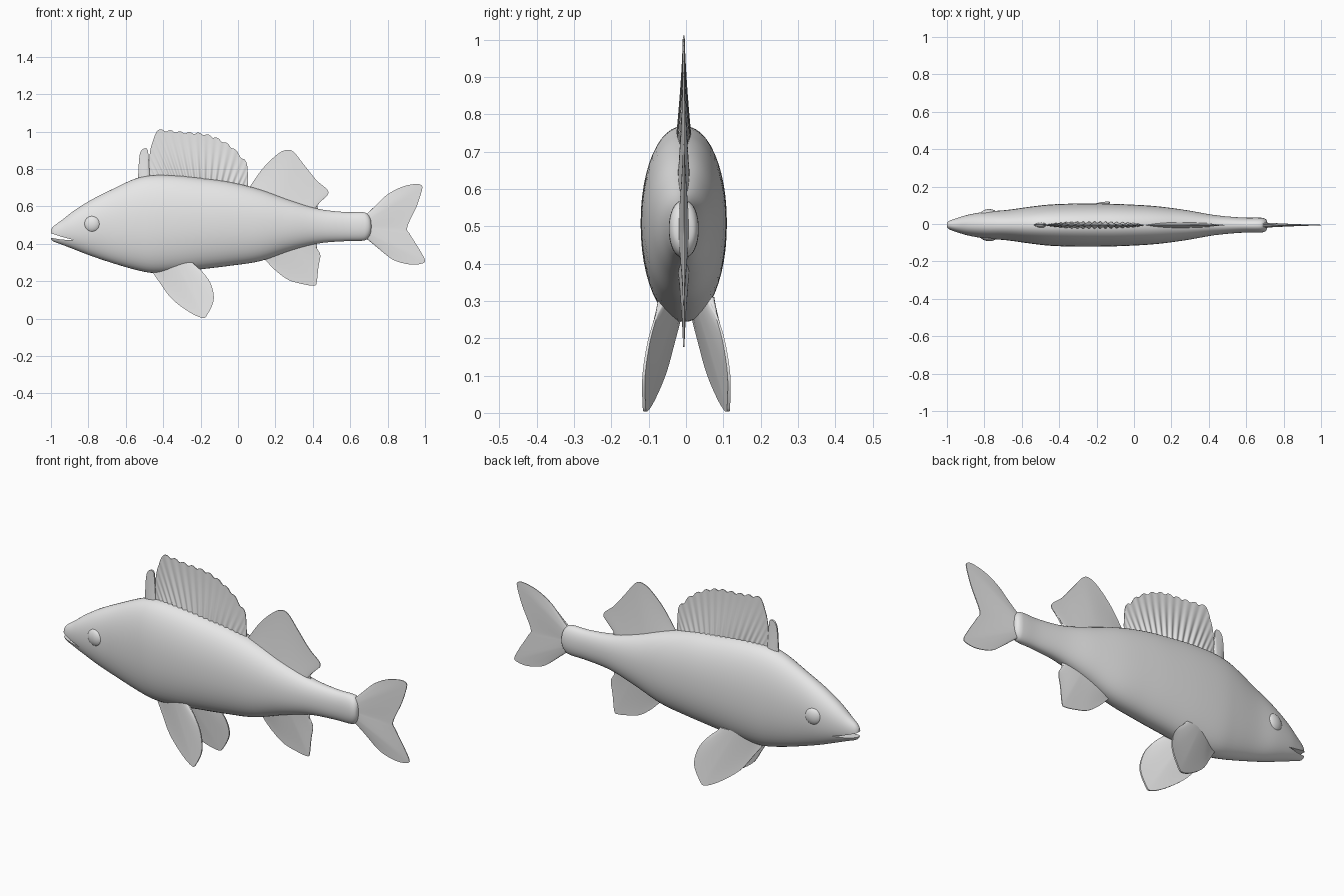
import bpy, bmesh, math

if "Cube" in bpy.data.objects:
    bpy.data.objects.remove(bpy.data.objects["Cube"])

CY = -0.006  # body mid-plane

grey = bpy.data.materials.new("fish grey")
grey.diffuse_color = (0.8, 0.8, 0.8, 1)
grey.use_nodes = True
grey.node_tree.nodes["Principled BSDF"].inputs["Base Color"].default_value = grey.diffuse_color


def make_object(name, verts, faces):
    mesh = bpy.data.meshes.new(name)
    mesh.from_pydata(verts, [], faces)
    bm = bmesh.new()
    bm.from_mesh(mesh)
    bmesh.ops.recalc_face_normals(bm, faces=bm.faces)
    bm.to_mesh(mesh)
    bm.free()
    ob = bpy.data.objects.new(name, mesh)
    bpy.context.collection.objects.link(ob)
    mesh.materials.append(grey)
    return ob


def smooth(ob, angle=45):
    bpy.ops.object.select_all(action='DESELECT')
    ob.select_set(True)
    bpy.context.view_layer.objects.active = ob
    bpy.ops.object.shade_smooth_by_angle(angle=math.radians(angle))


def spline(pts, steps):
    """Catmull-Rom curve through points of any dimension."""
    out = []
    for i in range(len(pts) - 1):
        p0, p1 = pts[max(i - 1, 0)], pts[i]
        p2, p3 = pts[i + 1], pts[min(i + 2, len(pts) - 1)]
        for k in range(steps):
            t = k / steps
            out.append(tuple(0.5 * (2 * b + (c - a) * t + (2 * a - 5 * b + 4 * c - d) * t * t
                                    + (3 * b - a - 3 * c + d) * t ** 3)
                             for a, b, c, d in zip(p0, p1, p2, p3)))
    out.append(tuple(pts[-1]))
    return out


def resample(pts, n):
    """Evenly spaced points along a polyline."""
    acc = [0]
    for a, b in zip(pts, pts[1:]):
        acc.append(acc[-1] + math.dist(a, b))
    out, j = [], 0
    for i in range(n):
        d = acc[-1] * i / (n - 1)
        while j < len(pts) - 2 and acc[j + 1] < d:
            j += 1
        f = (d - acc[j]) / max(acc[j + 1] - acc[j], 1e-9)
        out.append(tuple(a + (b - a) * f for a, b in zip(pts[j], pts[j + 1])))
    return out


def fin(name, root, rim, t_root, t_rim=0.002, y_of=lambda x, z: CY,
        ribs=0, n=90, rows=8, edge=lambda p: p):
    """Thin tapered blade between a root line and a curved rim."""
    inner = resample(root, n)
    outer = [edge(p) for p in resample(spline(rim, 8), n)]
    verts, faces = [], []
    for side in (1, -1):
        for r in range(rows + 1):
            s = r / rows
            for i in range(n):
                u = i / (n - 1)
                x = inner[i][0] + (outer[i][0] - inner[i][0]) * s
                z = inner[i][1] + (outer[i][1] - inner[i][1]) * s
                t = t_rim + (t_root - t_rim) * (1 - s) ** 1.4
                t *= 0.3 + 0.7 * math.sqrt(abs(math.sin(math.pi * u)))
                t *= 1 + (0.3 * math.cos(2 * math.pi * ribs * u) if ribs else 0)
                verts.append((x, y_of(x, z) + side * t, z))
    half = (rows + 1) * n
    for r in range(rows):
        for i in range(n - 1):
            a = r * n + i
            q = (a, a + 1, a + n + 1, a + n)
            faces += [q, tuple(v + half for v in reversed(q))]
    loop = ([i for i in range(n)] + [r * n + n - 1 for r in range(1, rows + 1)]
            + [rows * n + i for i in range(n - 2, -1, -1)]
            + [r * n for r in range(rows - 1, 0, -1)])
    for a, b in zip(loop, loop[1:] + loop[:1]):
        faces.append((b, a, a + half, b + half))
    ob = make_object(name, verts, faces)
    smooth(ob, 60)
    return ob


# Body: oval sections (x, top, bottom, half width) lofted along x
stations = [(-1.0, .475, .425, .012), (-.985, .495, .412, .024), (-.94, .528, .395, .040),
            (-.88, .575, .372, .057), (-.79, .632, .337, .072), (-.68, .688, .30, .081),
            (-.55, .748, .262, .099), (-.45, .767, .244, .110), (-.32, .765, .250, .115),
            (-.18, .750, .266, .115), (-.04, .730, .283, .111), (.12, .690, .308, .101),
            (.28, .633, .362, .080), (.43, .587, .402, .054), (.57, .570, .414, .041),
            (.66, .570, .416, .040), (.69, .562, .425, .038), (.707, .54, .447, .029),
            (.713, .515, .47, .012)]
N = 48
rings = spline(stations, 5)
verts, faces = [], []
for x, top, bot, w in rings:
    for k in range(N):
        a = 2 * math.pi * k / N
        c, s = math.cos(a), math.sin(a)
        verts.append((x, CY + w * math.copysign(abs(c) ** 0.92, c),
                      (top + bot) / 2 + (top - bot) / 2 * math.copysign(abs(s) ** 0.95, s)))
for r in range(len(rings) - 1):
    for k in range(N):
        a, b = r * N + k, r * N + (k + 1) % N
        faces.append((a, b, b + N, a + N))
faces += [tuple(range(N)), tuple((len(rings) - 1) * N + k for k in range(N))]
body = make_object("body", verts, faces)

# Mouth: wedge cut out of the snout
wedge = [(-1.05, .472), (-.94, .437), (-.88, .421), (-.94, .422), (-1.05, .441)]
m = len(wedge)
cutter = make_object("mouth_cutter",
                     [(x, y, z) for y in (-.2, .2) for x, z in wedge],
                     [tuple(range(m)), tuple(range(m, 2 * m))]
                     + [(i, (i + 1) % m, (i + 1) % m + m, i + m) for i in range(m)])
cutter.hide_render = True
mod = body.modifiers.new("mouth", 'BOOLEAN')
mod.operation, mod.solver, mod.object = 'DIFFERENCE', 'EXACT', cutter
bpy.context.view_layer.objects.active = body
bpy.ops.object.modifier_apply(modifier="mouth")
bpy.data.objects.remove(cutter)
smooth(body, 50)

# Eyes: flattened bulges on both sides of the head
for side, label in ((1, "left"), (-1, "right")):
    bpy.ops.mesh.primitive_uv_sphere_add(segments=32, ring_count=16, radius=1,
                                         location=(-.78, CY + side * .060, .505),
                                         rotation=(0, 0, side * .12))
    eye = bpy.context.object
    eye.name = label + "_eye"
    eye.scale = (.045, .025, .045)
    eye.data.materials.append(grey)
    smooth(eye, 60)


# Spiny dorsal fin with a scalloped rim, and the short spine in front of it
def scallop(p):
    x, z = p
    if -.41 < x < .03 and z > .85:
        z -= .010 * abs(math.cos(math.pi * (x + .385) / .05)) ** 3
    return x, z


fin("front_dorsal_fin", [(-.46, .70), (-.2, .69), (.045, .65)],
    [(-.478, .74), (-.472, .88), (-.455, .95), (-.43, 1.005), (-.39, 1.01), (-.3, 1.0),
     (-.2, .993), (-.13, .975), (-.07, .945), (-.02, .91), (.015, .87), (.045, .835),
     (.053, .77), (.055, .69)], .020, ribs=20, n=200, edge=scallop)
fin("dorsal_spine", [(-.525, .70), (-.46, .70)],
    [(-.535, .74), (-.528, .86), (-.515, .902), (-.49, .91), (-.48, .885), (-.472, .76)],
    .018, .004, n=40)

# Soft dorsal fin
fin("rear_dorsal_fin", [(.08, .66), (.25, .60), (.42, .54)],
    [(.06, .70), (.13, .80), (.2, .87), (.25, .90), (.295, .893), (.355, .82), (.42, .74),
     (.477, .69), (.478, .66), (.44, .632), (.425, .605), (.435, .57)], .018)

# Anal fin
fin("anal_fin", [(.16, .35), (.28, .41), (.42, .44)],
    [(.145, .315), (.2, .258), (.27, .207), (.345, .185), (.405, .176), (.42, .19),
     (.43, .275), (.44, .33), (.435, .355), (.422, .37), (.425, .42)], .018)

# Tail fin
fin("tail_fin", [(.67, .55), (.67, .435)],
    [(.69, .555), (.72, .585), (.785, .653), (.865, .70), (.945, .72), (.98, .714),
     (.984, .69), (.955, .60), (.905, .49), (.92, .45), (.97, .37), (1.0, .312),
     (.985, .295), (.925, .289), (.835, .312), (.76, .367), (.69, .43)], .016, n=120)

# Pelvic fins: a splayed pair
for side, label in ((1, "left"), (-1, "right")):
    fin(label + "_pelvic_fin", [(-.44, .31), (-.25, .31)],
        [(-.47, .265), (-.42, .195), (-.355, .107), (-.26, .035), (-.19, .004), (-.165, .02),
         (-.13, .10), (-.145, .185), (-.19, .25), (-.235, .29)], .024, .004,
        y_of=lambda x, z, s=side: .001 + s * (.114 + .25 * (x + .13) - .1 * (z - .1)))
